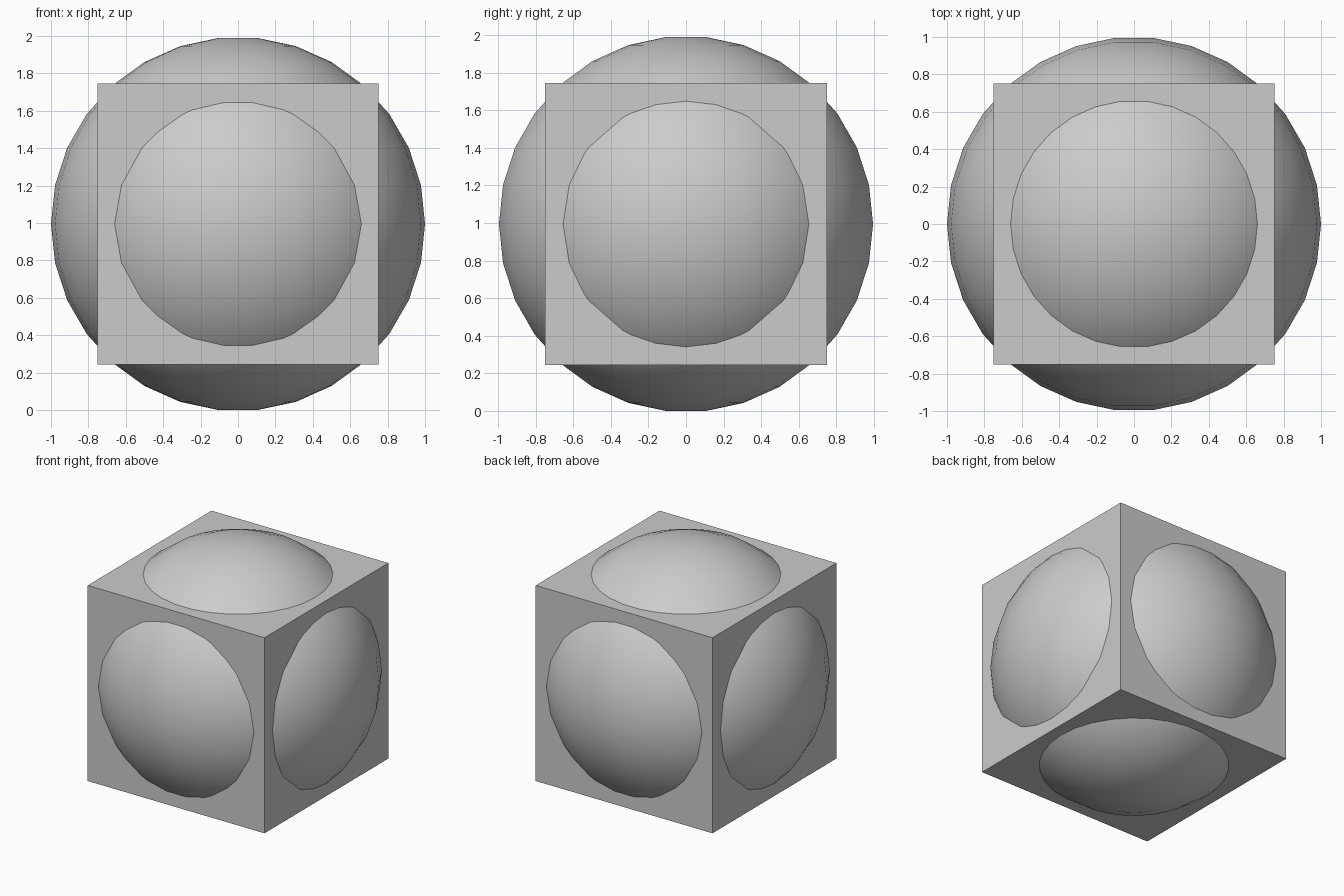
import bpy, bmesh, math
from mathutils import Vector

default = bpy.data.objects.get("Cube")
if default:
    bpy.data.objects.remove(default, do_unlink=True)

SEGMENTS = 30
RINGS = 15
RADIUS = 1.0
BOX_SIZE = 1.5
CENTRE_Z = RADIUS * math.cos(math.pi / (2 * RINGS))   # flat caps end half a step from the poles

grey = bpy.data.materials.new("light grey")
grey.use_nodes = True
colour = (0.6, 0.6, 0.6, 1.0)
grey.diffuse_color = colour
grey.node_tree.nodes["Principled BSDF"].inputs["Base Color"].default_value = colour


def make_object(name, bm):
    mesh = bpy.data.meshes.new(name)
    bmesh.ops.recalc_face_normals(bm, faces=bm.faces)
    bm.to_mesh(mesh)
    bm.free()
    mesh.materials.append(grey)
    obj = bpy.data.objects.new(name, mesh)
    obj.location.z = CENTRE_Z
    bpy.context.collection.objects.link(obj)
    return obj


# Box: plain flat-sided cube
bm = bmesh.new()
bmesh.ops.create_cube(bm, size=BOX_SIZE)
make_object("box", bm)

# Ball: half-circle profile turned about z, with small flat caps at top and bottom
bm = bmesh.new()
profile = []
for i in range(RINGS):
    a = math.pi * (i + 0.5) / RINGS
    profile.append(bm.verts.new((RADIUS * math.sin(a), 0, RADIUS * math.cos(a))))
edges = [bm.edges.new(pair) for pair in zip(profile, profile[1:])]
bmesh.ops.spin(bm, geom=profile + edges, cent=Vector(), axis=(0, 0, 1),
               angle=math.tau, steps=SEGMENTS)
bmesh.ops.remove_doubles(bm, verts=bm.verts, dist=1e-4)
bmesh.ops.holes_fill(bm, edges=[e for e in bm.edges if e.is_boundary], sides=0)
ball = make_object("ball", bm)

bpy.ops.object.select_all(action='DESELECT')
ball.select_set(True)
bpy.context.view_layer.objects.active = ball
bpy.ops.object.shade_smooth_by_angle(angle=math.radians(30))
